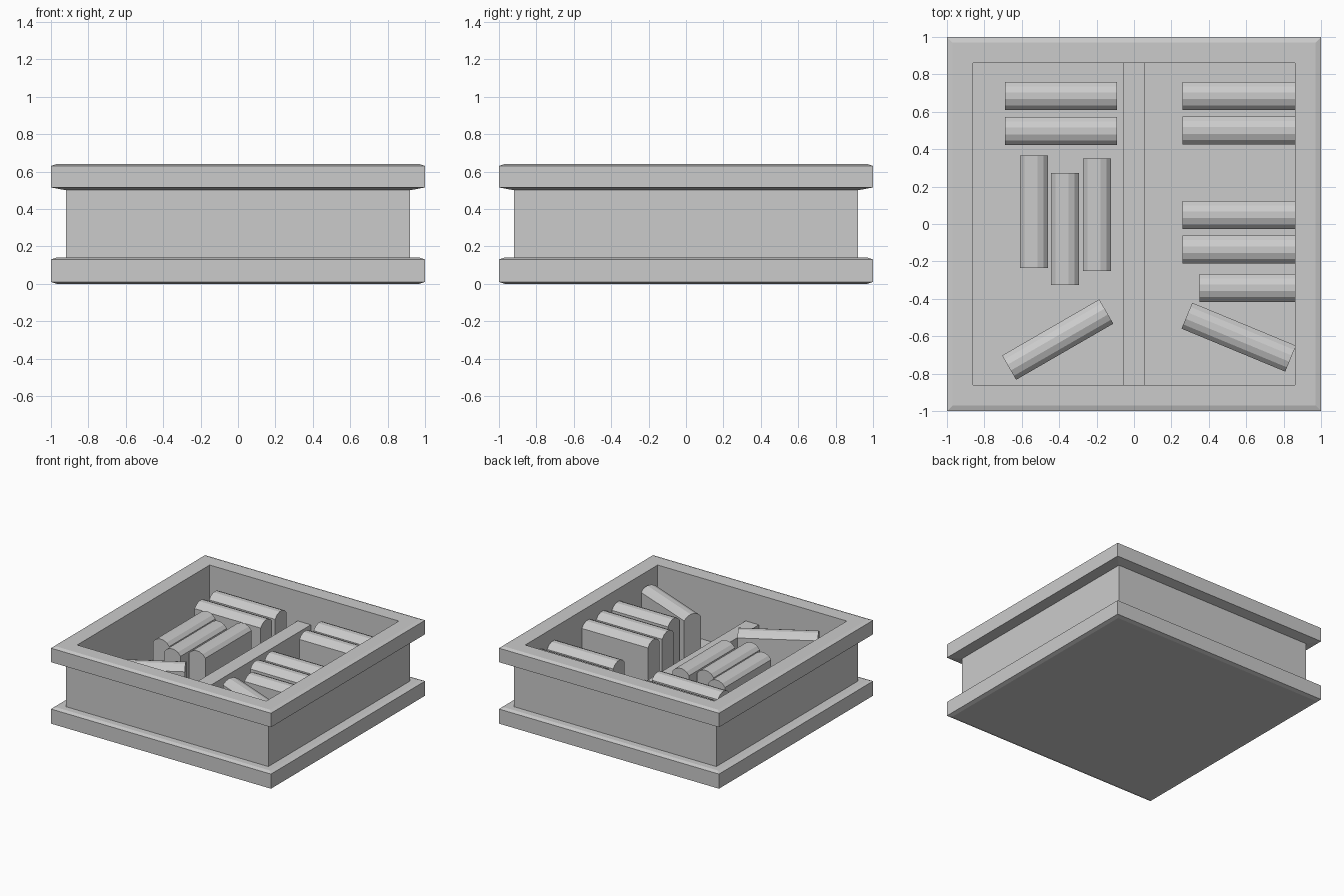
import bpy, bmesh
from math import sin, cos, asin, radians

if "Cube" in bpy.data.objects:
    bpy.data.objects.remove(bpy.data.objects["Cube"])


def make_object(name, bm):
    bmesh.ops.recalc_face_normals(bm, faces=bm.faces)
    mesh = bpy.data.meshes.new(name)
    bm.to_mesh(mesh)
    bm.free()
    ob = bpy.data.objects.new(name, mesh)
    bpy.context.collection.objects.link(ob)
    return ob


FLOOR = 0.14

# Crate: square rings swept along an (half width, height) profile
profile = [(0.97, 0), (1, 0.01), (1, 0.13), (0.97, 0.14), (0.92, 0.14), (0.92, 0.50),
           (1, 0.515), (1, 0.63), (0.97, 0.64), (0.86, 0.64), (0.86, FLOOR)]
bm = bmesh.new()
rings = [[bm.verts.new((sx * h, sy * h, z)) for sx, sy in ((-1, -1), (1, -1), (1, 1), (-1, 1))]
         for h, z in profile]
for a, b in zip(rings, rings[1:]):
    for i in range(4):
        j = (i + 1) % 4
        bm.faces.new((a[i], a[j], b[j], b[i]))
bm.faces.new(rings[0])
bm.faces.new(rings[-1])
make_object("crate", bm)

# Divider wall down the middle
bm = bmesh.new()
bmesh.ops.create_cube(bm, size=1)
for v in bm.verts:
    v.co.x *= 0.12
    v.co.y *= 1.72
    v.co.z = FLOOR if v.co.z < 0 else 0.395
make_object("divider", bm)


# Round-topped block, its long axis turned by the given angle
def block(name, x, y, angle=0, length=0.6, width=0.15, side=0.495, rise=0.042, segments=5):
    half = width / 2
    r = (half ** 2 + rise ** 2) / (2 * rise)
    sweep = asin(half / r)
    section = [(-half, FLOOR)]
    for i in range(segments + 1):
        t = -sweep + 2 * sweep * i / segments
        section.append((r * sin(t), side + rise - r + r * cos(t)))
    section.append((half, FLOOR))
    bm = bmesh.new()
    face = bm.faces.new([bm.verts.new((-length / 2, p, z)) for p, z in section])
    ext = bmesh.ops.extrude_face_region(bm, geom=[face], use_keep_orig=True)
    for v in ext["geom"]:
        if isinstance(v, bmesh.types.BMVert):
            v.co.x += length
    ob = make_object(name, bm)
    ob.location = (x, y, 0)
    ob.rotation_euler.z = radians(angle)


# Left compartment
for i, y in enumerate((0.685, 0.497)):
    block(f"left_back_block_{i}", -0.39, y)
for i, (x, y) in enumerate(((-0.535, 0.065), (-0.368, -0.027), (-0.197, 0.05))):
    block(f"left_middle_block_{i}", x, y, 90)
block("left_slanted_block", -0.408, -0.618, 30)

# Right compartment
for i, y in enumerate((0.685, 0.5, 0.049, -0.137)):
    block(f"right_block_{i}", 0.56, y)
block("right_short_block", 0.605, -0.341, length=0.51)
block("right_slanted_block", 0.56, -0.605, -22.5)
